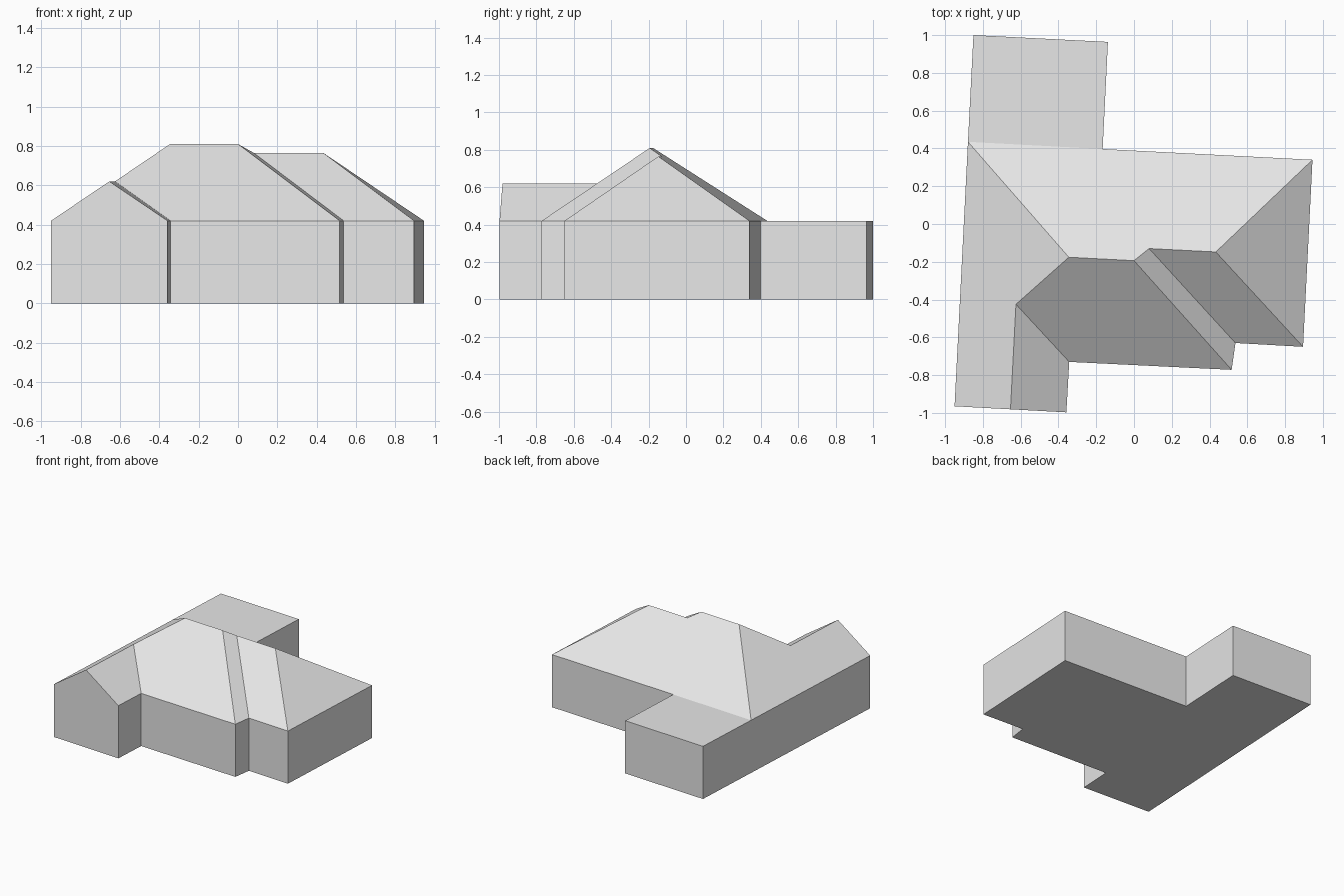
import bpy
import bmesh

cube = bpy.data.objects.get("Cube")
if cube:
    bpy.data.objects.remove(cube, do_unlink=True)

EAVE, GABLE, LOW_RIDGE, HIGH_RIDGE = 0.42, 0.62, 0.765, 0.81

grey = bpy.data.materials.new("light grey")
grey.use_nodes = True
grey.diffuse_color = (0.8, 0.8, 0.8, 1)
grey.node_tree.nodes["Principled BSDF"].inputs["Base Color"].default_value = grey.diffuse_color

# Wall corners, anticlockwise from the front of the wing
corners = {
    "wing_outer": (-0.95, -0.965), "wing_inner": (-0.358, -0.997),
    "wing_notch": (-0.343, -0.73), "hall_front": (0.517, -0.772),
    "hall_notch": (0.537, -0.63), "end_front": (0.895, -0.65),
    "end_back": (0.945, 0.34), "annex_notch": (-0.166, 0.397),
    "annex_right": (-0.138, 0.964), "annex_left": (-0.85, 1.0),
    "hall_back": (-0.879, 0.435),
}
points = {name: (x, y, EAVE) for name, (x, y) in corners.items()}

# Ridge ends
points.update({
    "gable_tip": (-0.654, -0.981, GABLE), "valley_top": (-0.625, -0.425, GABLE),
    "high_left": (-0.345, -0.176, HIGH_RIDGE), "high_right": (0.0, -0.194, HIGH_RIDGE),
    "low_left": (0.08, -0.13, LOW_RIDGE), "low_right": (0.433, -0.148, LOW_RIDGE),
})


def build(name, faces):
    """Make one flat-shaded object from lists of corner positions."""
    bm = bmesh.new()
    for face in faces:
        bm.faces.new([bm.verts.new(p) for p in face])
    bmesh.ops.remove_doubles(bm, verts=bm.verts[:], dist=0.0001)
    mesh = bpy.data.meshes.new(name)
    bm.to_mesh(mesh)
    bm.free()
    mesh.materials.append(grey)
    obj = bpy.data.objects.new(name, mesh)
    bpy.context.collection.objects.link(obj)


def named(text):
    return [points[n] for n in text.split()]


# Walls with the floor and the gable triangle
outline = list(corners.values())
walls = [[(*a, 0), (*b, 0), (*b, EAVE), (*a, EAVE)]
         for a, b in zip(outline, outline[1:] + outline[:1])]
walls.append([(*p, 0) for p in reversed(outline)])
walls.append(named("wing_outer wing_inner gable_tip"))
build("walls", walls)

# Hipped roof over the hall, wing and end bay
build("hipped_roof", [named(t) for t in (
    "hall_back wing_outer gable_tip valley_top high_left",
    "gable_tip wing_inner wing_notch valley_top",
    "wing_notch hall_front high_right high_left valley_top",
    "hall_front hall_notch low_left high_right",
    "hall_notch end_front low_right low_left",
    "end_front end_back low_right",
    "end_back annex_notch hall_back high_left high_right low_left low_right",
)])

# Flat roof over the rear annex
build("annex_flat_roof", [named("annex_notch annex_right annex_left hall_back")])
